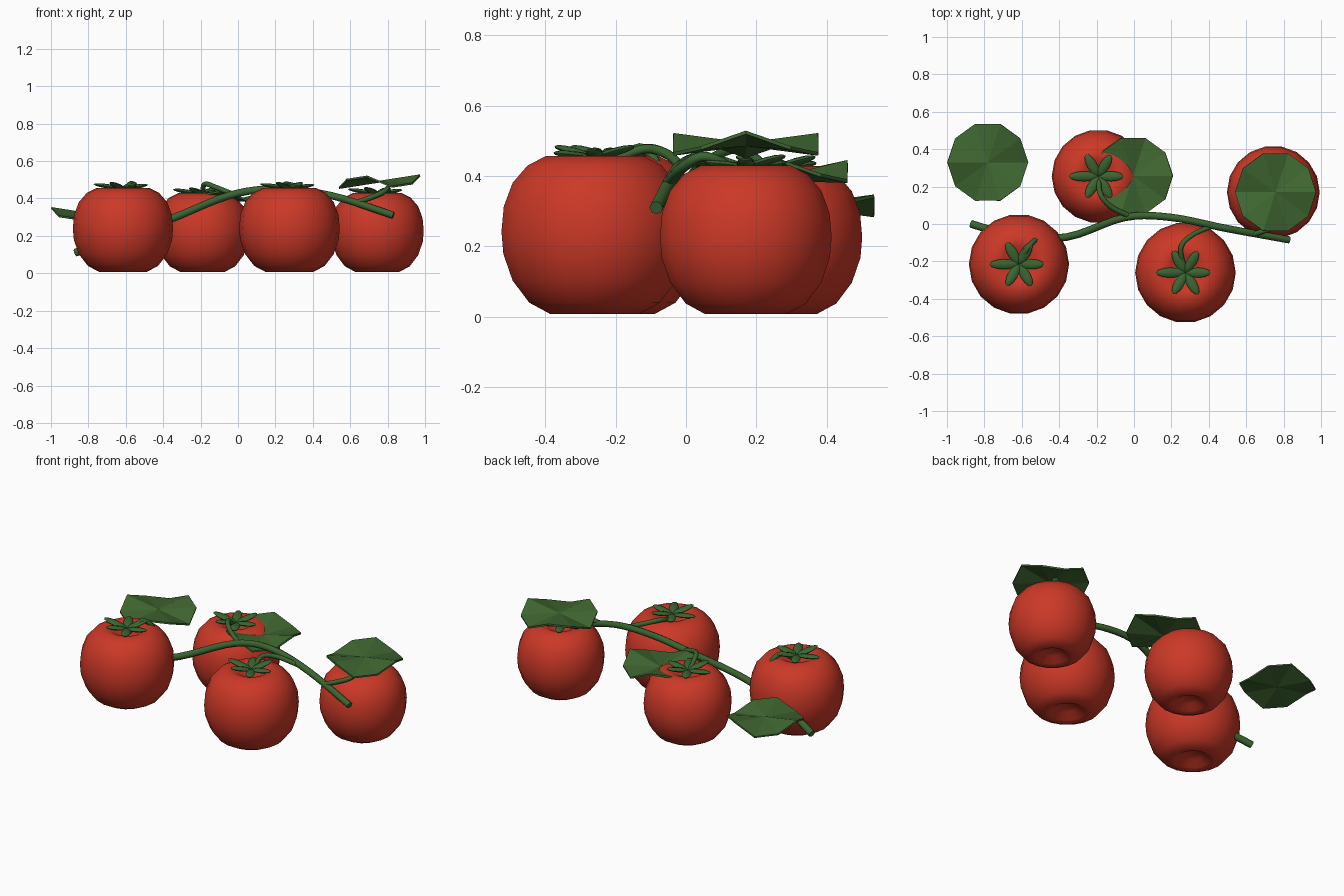
import bpy, bmesh, math
from mathutils import Matrix, Vector

if "Cube" in bpy.data.objects:
    bpy.data.objects.remove(bpy.data.objects["Cube"])


def material(name, rgb):
    m = bpy.data.materials.new(name)
    m.diffuse_color = (*rgb, 1)
    m.use_nodes = True
    m.node_tree.nodes["Principled BSDF"].inputs["Base Color"].default_value = m.diffuse_color
    return m


RED = material("tomato red", (0.60, 0.04, 0.02))
STEM = material("stem green", (0.042, 0.13, 0.03))
LEAF = material("leaf green", (0.05, 0.135, 0.03))


def add(name, bm, mat, smooth=None):
    bmesh.ops.recalc_face_normals(bm, faces=bm.faces)
    me = bpy.data.meshes.new(name)
    bm.to_mesh(me)
    bm.free()
    ob = bpy.data.objects.new(name, me)
    bpy.context.collection.objects.link(ob)
    me.materials.append(mat)
    if smooth:
        bpy.ops.object.select_all(action='DESELECT')
        bpy.context.view_layer.objects.active = ob
        ob.select_set(True)
        bpy.ops.object.shade_smooth_by_angle(angle=math.radians(smooth))
    return ob


# unit profile (radius, height), dimpled at both ends
PROFILE = [(0, 0.11), (0.2, 0.085), (0.36, 0.02), (0.48, 0), (0.70, 0.07), (0.88, 0.21),
           (0.98, 0.38), (1, 0.52), (0.975, 0.68), (0.88, 0.83), (0.72, 0.94),
           (0.52, 1), (0.36, 0.985), (0.2, 0.93), (0, 0.90)]


def tomato(name, x, y, r, top):
    bm = bmesh.new()
    vs = [bm.verts.new((p * r, 0, 0.008 + h * (top - 0.008))) for p, h in PROFILE]
    es = [bm.edges.new(e) for e in zip(vs, vs[1:])]
    bmesh.ops.spin(bm, geom=vs + es, cent=(0, 0, 0), axis=(0, 0, 1),
                   angle=math.tau, steps=18, use_duplicate=False)
    bmesh.ops.remove_doubles(bm, verts=bm.verts, dist=0.0005)
    bmesh.ops.translate(bm, verts=bm.verts, vec=(x, y, 0))
    add(name, bm, RED, 60)


def calyx(name, x, y, z):
    # six pointed sepals around the top dimple
    bm = bmesh.new()
    for i in range(6):
        length = 0.16 if i == 3 else 0.135
        tilt = math.radians((9, 14, 6)[i % 3])
        m = (Matrix.Translation((x, y, z)) @ Matrix.Rotation(i * math.tau / 6, 4, 'Z')
             @ Matrix.Rotation(-tilt, 4, 'Y') @ Matrix.Translation((length / 2, 0, 0))
             @ Matrix.Diagonal((length / 2, 0.027, 0.012, 1)) @ Matrix.Rotation(math.pi / 2, 4, 'Y'))
        bmesh.ops.create_uvsphere(bm, u_segments=8, v_segments=6, radius=1, matrix=m)
    add(name, bm, STEM, 40)


def stem(name, pts, r0, r1):
    # smooth curve through the points, swept with an 8-sided tube
    P = [Vector(p) for p in pts]
    P = [2 * P[0] - P[1]] + P + [2 * P[-1] - P[-2]]
    path = []
    for a, b, c, d in zip(P, P[1:], P[2:], P[3:]):
        for k in range(5):
            t = k / 5
            path.append(0.5 * (2 * b + (c - a) * t + (2 * a - 5 * b + 4 * c - d) * t * t
                               + (3 * b - a - 3 * c + d) * t ** 3))
    path.append(P[-2])
    bm = bmesh.new()
    rings = []
    for i, p in enumerate(path):
        tan = (path[min(i + 1, len(path) - 1)] - path[max(i - 1, 0)]).normalized()
        ref = Vector((0.3, 0.9, 0.1)) if abs(tan.y) < 0.7 else Vector((0.9, 0.3, 0.1))
        if rings:
            ref = side
        side = (ref - tan * ref.dot(tan)).normalized()
        up = tan.cross(side)
        r = r0 + (r1 - r0) * i / (len(path) - 1)
        rings.append([bm.verts.new(p + r * (side * math.cos(j * math.tau / 8)
                                            + up * math.sin(j * math.tau / 8))) for j in range(8)])
    for a, b in zip(rings, rings[1:]):
        for j in range(8):
            bm.faces.new((a[j], a[j - 1], b[j - 1], b[j]))
    bm.faces.new(rings[0])
    bm.faces.new(rings[-1])
    add(name, bm, STEM, 50)


def leaf(name, x, y, z, r, sign, mid):
    # ten-sided wavy disc
    bm = bmesh.new()
    c = bm.verts.new((x, y, z + mid))
    rim = []
    for i in range(10):
        a = i * math.tau / 10
        rim.append(bm.verts.new((x + r * math.cos(a), y + r * math.sin(a),
                                 z + sign * 0.034 * math.cos(3 * a))))
    for i in range(10):
        bm.faces.new((c, rim[i - 1], rim[i]))
    ob = add(name, bm, LEAF)
    s = ob.modifiers.new("thickness", 'SOLIDIFY')
    s.thickness = 0.01
    s.offset = 0


# fruit with calyxes
FRUIT = [("left_front", -0.615, -0.215, 0.268, 0.457), ("left_back", -0.19, 0.255, 0.25, 0.428),
         ("right_front", 0.275, -0.26, 0.269, 0.457), ("right_back", 0.745, 0.17, 0.248, 0.43)]
for n, x, y, r, top in FRUIT:
    tomato("tomato_" + n, x, y, r, top)
    calyx("calyx_" + n, x, y, top - 0.005)

# main vine and short fruit stalks
stem("main_vine", [(-0.87, 0, 0.11), (-0.65, -0.06, 0.19), (-0.36, -0.07, 0.29), (-0.05, 0.035, 0.415),
                   (0.2, 0.035, 0.45), (0.5, -0.025, 0.415), (0.83, -0.085, 0.31)], 0.021, 0.019)
stem("stalk_left_front", [(-0.48, -0.06, 0.26), (-0.52, -0.08, 0.42), (-0.57, -0.13, 0.48),
                          (-0.615, -0.215, 0.42)], 0.014, 0.014)
stem("stalk_left_back", [(-0.02, 0.04, 0.42), (-0.12, 0.09, 0.46), (-0.18, 0.16, 0.475),
                         (-0.19, 0.255, 0.40)], 0.014, 0.014)
stem("stalk_right_front", [(0.42, -0.01, 0.425), (0.31, -0.06, 0.465), (0.25, -0.13, 0.475),
                           (0.275, -0.26, 0.42)], 0.014, 0.014)
stem("stalk_right_back", [(0.64, -0.055, 0.38), (0.76, -0.01, 0.425), (0.80, 0.06, 0.455),
                          (0.745, 0.17, 0.40)], 0.014, 0.014)

# leaves
leaf("leaf_left", -0.782, 0.33, 0.315, 0.216, -1, 0)
leaf("leaf_middle", -0.005, 0.257, 0.413, 0.213, 1, -0.022)
leaf("leaf_right", 0.757, 0.17, 0.49, 0.217, 1, 0)
